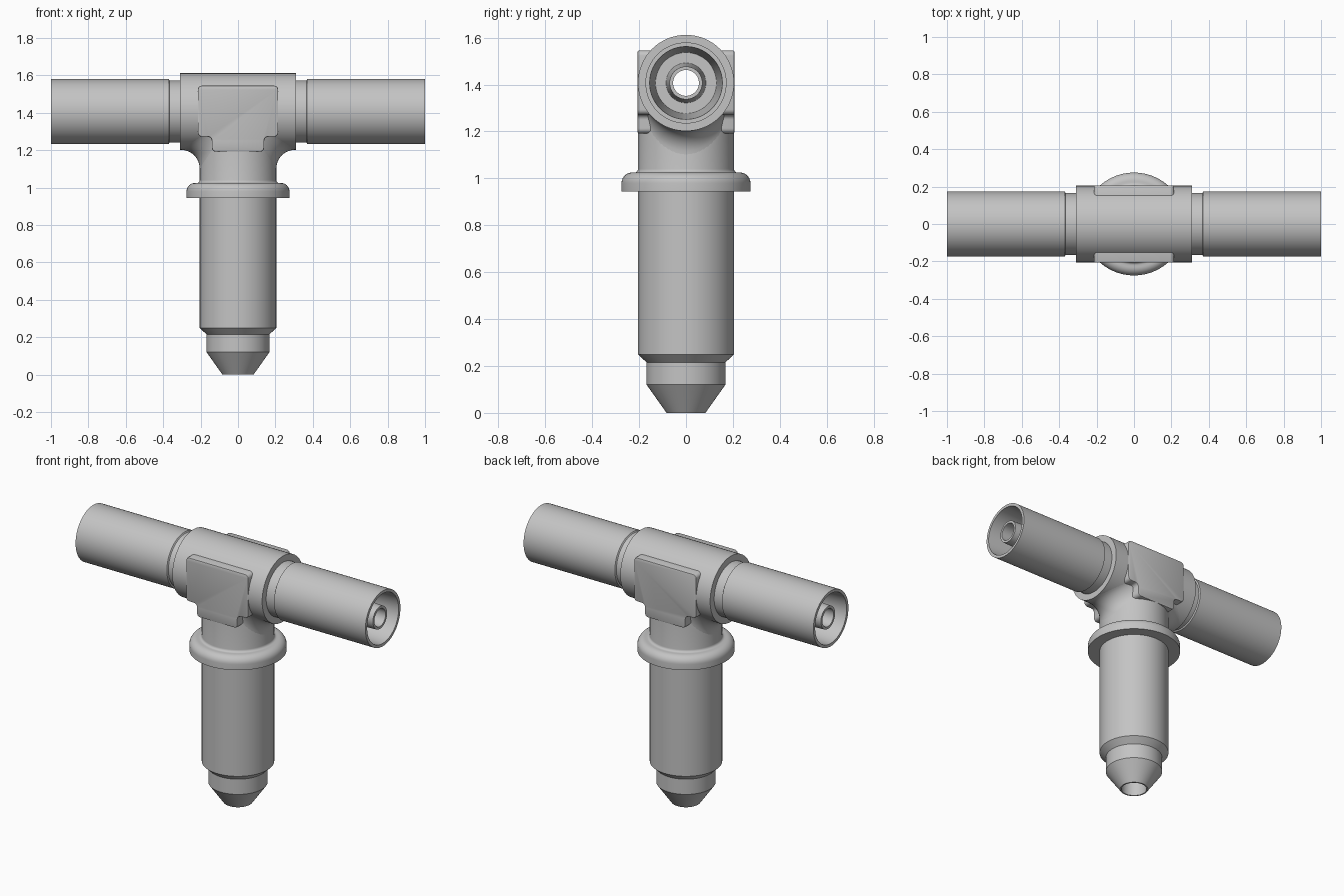
import bpy, bmesh, math
from mathutils import Vector

if "Cube" in bpy.data.objects:
    bpy.data.objects.remove(bpy.data.objects["Cube"])

C, R = 1.407, 0.205          # crossbar axis height, body radius
grey = bpy.data.materials.new("light grey plastic")
grey.diffuse_color = (0.55, 0.55, 0.55, 1)
grey.use_nodes = True
grey.node_tree.nodes["Principled BSDF"].inputs["Base Color"].default_value = grey.diffuse_color


def finish(bm, name, angle=30):
    bmesh.ops.remove_doubles(bm, verts=bm.verts, dist=1e-5)
    bmesh.ops.recalc_face_normals(bm, faces=bm.faces)
    me = bpy.data.meshes.new(name)
    bm.to_mesh(me)
    bm.free()
    me.materials.append(grey)
    ob = bpy.data.objects.new(name, me)
    bpy.context.collection.objects.link(ob)
    bpy.ops.object.select_all(action='DESELECT')
    ob.select_set(True)
    bpy.context.view_layer.objects.active = ob
    bpy.ops.object.shade_smooth_by_angle(angle=math.radians(angle))
    return ob


def lathe(name, profile, along_x=False, n=72):
    """Revolve a closed (radius, position) profile around z, or around x at height C."""
    bm = bmesh.new()
    rings = []
    for r, p in profile:
        ring = []
        for i in range(n):
            a = 2 * math.pi * i / n
            u, v = r * math.cos(a), r * math.sin(a)
            ring.append(bm.verts.new((p, u, C + v) if along_x else (u, v, p)))
        rings.append(ring)
    for k in range(len(rings)):
        a, b = rings[k], rings[(k + 1) % len(rings)]
        for i in range(n):
            j = (i + 1) % n
            bm.faces.new((a[i], a[j], b[j], b[i]))
    return finish(bm, name)


def arc(cx, cy, r, a0, a1, n=8):
    return [(cx + r * math.cos(math.radians(a0 + (a1 - a0) * i / n)),
             cy + r * math.sin(math.radians(a0 + (a1 - a0) * i / n))) for i in range(n + 1)]


# Crossbar: body, necks, hollow arms with inner nozzle and through bore
half = [(R, 0.31), (0.165, 0.31), (0.165, 0.365), (0.173, 0.37), (0.173, 1.0),
        (0.155, 1.0), (0.13, 0.55), (0.085, 0.55), (0.07, 0.98), (0.055, 0.98)]
lathe("crossbar", half + [(r, -x) for r, x in reversed(half)], along_x=True)

# Stem: tapered tip, barrel, rounded flange and upper neck
stem = [(0.075, 0), (0.083, 0), (0.168, 0.12), (0.168, 0.215), (R, 0.25), (R, 0.945), (0.275, 0.945)]
stem += arc(0.23, 0.98, 0.045, 0, 90)
stem += arc(0.22, 1.04, 0.015, 270, 180, 4)
stem += [(R, C - 0.06), (0.075, C - 0.06)]
lathe("stem", stem)

# Fillets in the corners between stem and crossbar
for side, label in ((1, "right"), (-1, "left")):
    bm = bmesh.new()
    rows = []
    for i in range(33):
        t = math.radians(-86 + 172 * i / 32)
        s, y, f = R * math.cos(t), R * math.sin(t), 0.1 * math.cos(t)
        rows.append([bm.verts.new((side * x, y, z))
                     for x, z in arc(s + f, C - s - f, f, 90, 180, 10)])
    for a, b in zip(rows, rows[1:]):
        for k in range(10):
            vs = (a[k], a[k + 1], b[k + 1], b[k])
            bm.faces.new(vs if side < 0 else vs[::-1])
    ob = finish(bm, label + "_fillet")
    # make the open sheet face outward (down and away from the stem)
    ref = Vector((side, 0, -1))
    if sum((p.normal.dot(ref) for p in ob.data.polygons)) < 0:
        ob.data.flip_normals()

# Flat grip plates with a narrower tab below, front and back
outline = [(-0.215, 1.545), (-0.215, 1.272), (-0.14, 1.272), (-0.14, 1.192),
           (0.14, 1.192), (0.14, 1.272), (0.215, 1.272), (0.215, 1.545)]
for side, label in ((-1, "front"), (1, "back")):
    bm = bmesh.new()
    inner = [bm.verts.new((x, side * 0.115, z)) for x, z in outline]
    outer = [bm.verts.new((x, side * 0.207, z)) for x, z in outline]
    bm.faces.new(inner)
    face = bm.faces.new(outer)
    n = len(outline)
    uprights = []
    for i in range(n):
        j = (i + 1) % n
        bm.faces.new((inner[i], inner[j], outer[j], outer[i]))
    uprights = [e for e in bm.edges if abs(e.verts[0].co.y - e.verts[1].co.y) > 0.05]
    bmesh.ops.recalc_face_normals(bm, faces=bm.faces)
    bmesh.ops.bevel(bm, geom=uprights, offset=0.022, segments=5, profile=0.5, affect='EDGES')
    rim = [e for e in bm.edges if all(abs(v.co.y - side * 0.207) < 1e-4 for v in e.verts)]
    bmesh.ops.bevel(bm, geom=rim, offset=0.006, segments=2, profile=0.5, affect='EDGES')
    finish(bm, label + "_grip_plate")
